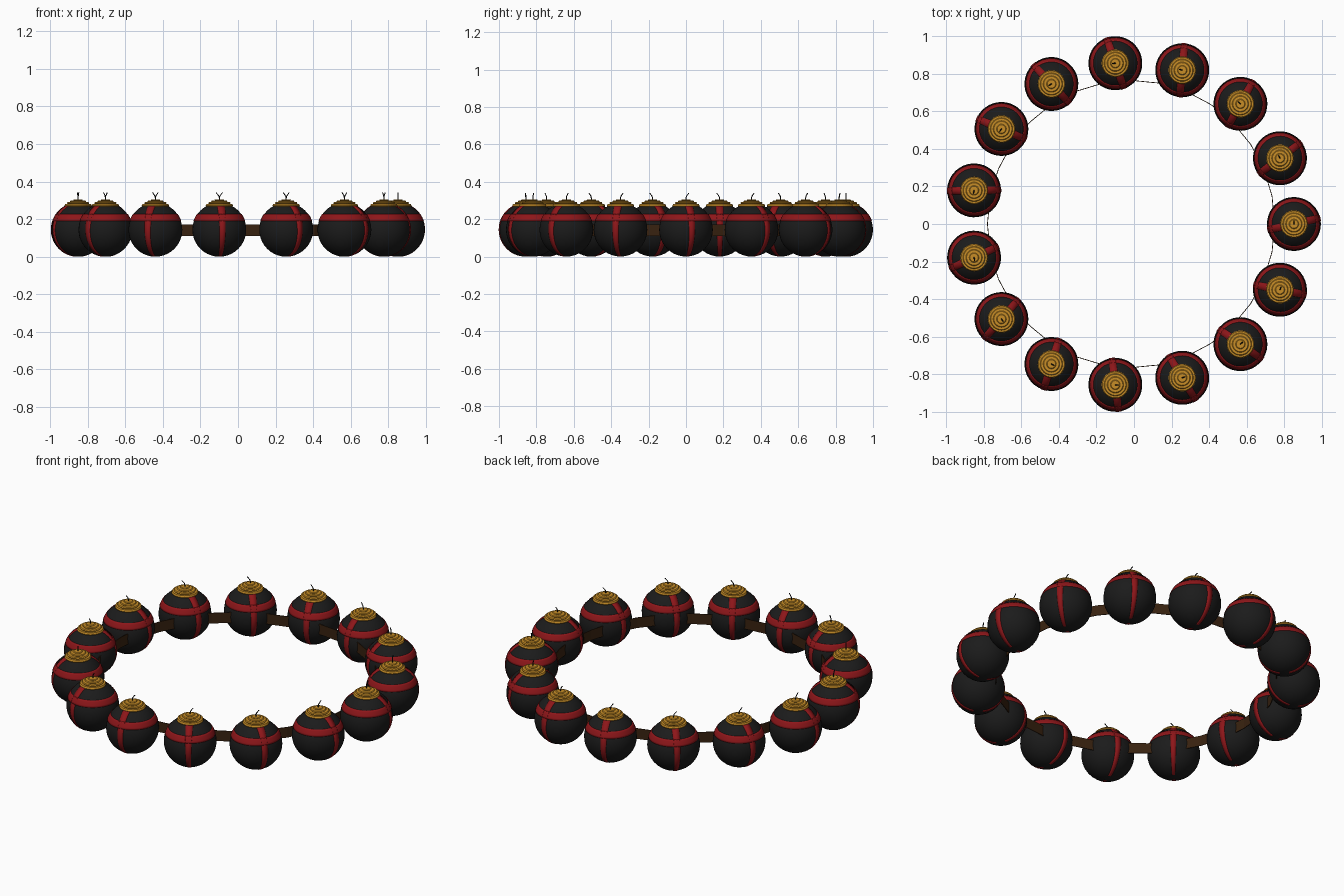
import bpy, bmesh, math
from mathutils import Vector

if "Cube" in bpy.data.objects:
    bpy.data.objects.remove(bpy.data.objects["Cube"])

N, RING, R, CX = 15, 0.861, 0.1435, -0.0094


def material(name, rgb):
    m = bpy.data.materials.new(name)
    m.diffuse_color = (*rgb, 1)
    m.use_nodes = True
    m.node_tree.nodes["Principled BSDF"].inputs["Base Color"].default_value = m.diffuse_color
    return m


black = material("black", (0.011, 0.011, 0.011))
red = material("red", (0.27, 0.008, 0.01))
gold = material("gold", (0.58, 0.27, 0.02))
brown = material("brown", (0.04, 0.016, 0.005))


def grid_mesh(name, rows, mat, closed=False, smooth=True):
    """Skin a list of equally long point rows with quads."""
    bm = bmesh.new()
    vs = [[bm.verts.new(p) for p in row] for row in rows]
    n = len(vs[0])
    for a, b in zip(vs, vs[1:] + (vs[:1] if closed else [])):
        for j in range(n - 1):
            bm.faces.new((a[j], b[j], b[j + 1], a[j + 1]))
    bmesh.ops.remove_doubles(bm, verts=bm.verts, dist=1e-5)
    bmesh.ops.recalc_face_normals(bm, faces=bm.faces)
    for f in bm.faces:
        f.smooth = smooth
    me = bpy.data.meshes.new(name)
    bm.to_mesh(me)
    bm.free()
    me.materials.append(mat)
    return me


def lathe(name, profile, mat, steps=40, smooth=True):
    rows = []
    for i in range(steps):
        a = 2 * math.pi * i / steps
        rows.append([(r * math.cos(a), r * math.sin(a), z) for r, z in profile])
    return grid_mesh(name, rows, mat, True, smooth)


def add(name, me, loc, rot=0):
    ob = bpy.data.objects.new(name, me)
    ob.location = loc
    ob.rotation_euler.z = rot
    bpy.context.collection.objects.link(ob)
    return ob


# ball, centred on its own origin
ball = lathe("ball", [(R * math.sin(math.pi * i / 20), -R * math.cos(math.pi * i / 20))
                      for i in range(21)], black)

# raised horizontal band above the equator
arc = [math.radians(19 + 16 * i / 4) for i in range(5)]
rb = R * 1.015
zone = [(rb * math.cos(a), rb * math.sin(a)) for a in arc]
zone = ([(0.97 * R * math.cos(arc[0]), 0.97 * R * math.sin(arc[0]))] + zone +
        [(0.97 * R * math.cos(arc[-1]), 0.97 * R * math.sin(arc[-1]))])
hband = lathe("horizontal_band", zone, red)

# vertical band over the top, tapering and sinking in towards the bottom
rows = []
for i in range(49):
    t = math.radians(-170 + 340 * i / 48)
    k = abs(t) / math.pi
    w = 0.021 - 0.014 * k ** 1.5
    rr = R * (1.018 - 0.012 * k)
    d = Vector((math.sin(t), 0, math.cos(t)))
    row = []
    for y, s in ((-w, 0.96), (-w, 1), (0, 1), (w, 1), (w, 0.96)):
        row.append(d * math.sqrt(rr * rr - y * y) * s + Vector((0, y, 0)))
    rows.append(row)
vband = grid_mesh("vertical_band", rows, red)

# stepped gold cap
steps = [(0.073, 0.137), (0.060, 0.147), (0.044, 0.155), (0.026, 0.162)]
prof, z0 = [(0.073, 0.119)], 0.119
for r, z in steps:
    prof += [(r - 0.004, z0), (r, (z0 + z) / 2), (r - 0.004, z)]
    z0 = z
cap = lathe("cap", prof[1:] + [(0, z0)], gold, 32, False)

# thin hooked fuse, leaning along local +y
path = [(0, 0.155), (0, 0.170), (0.003, 0.180), (0.010, 0.189), (0.016, 0.197)]
rows = [[(0.003 * math.cos(math.tau * j / 6), y + 0.003 * math.sin(math.tau * j / 6), z)
         for j in range(7)] for y, z in path]
fuse = grid_mesh("fuse", rows, black)

# ring of balls
for i in range(N):
    a = math.tau * i / N
    loc = (CX + RING * math.cos(a), RING * math.sin(a), R)
    add(f"ball_{i}", ball, loc, a)
    add(f"horizontal_band_{i}", hband, loc, a)
    add(f"vertical_band_{i}", vband, loc, a + math.radians(13))
    add(f"cap_{i}", cap, loc, a)
    add(f"fuse_{i}", fuse, loc, a)

# thin strap joining the balls
strap = lathe("strap", [(0.763, 0.11), (0.767, 0.11), (0.767, 0.172),
                        (0.763, 0.172), (0.763, 0.11)], brown, 32, False)
add("strap", strap, (CX - 0.006, 0, 0))
